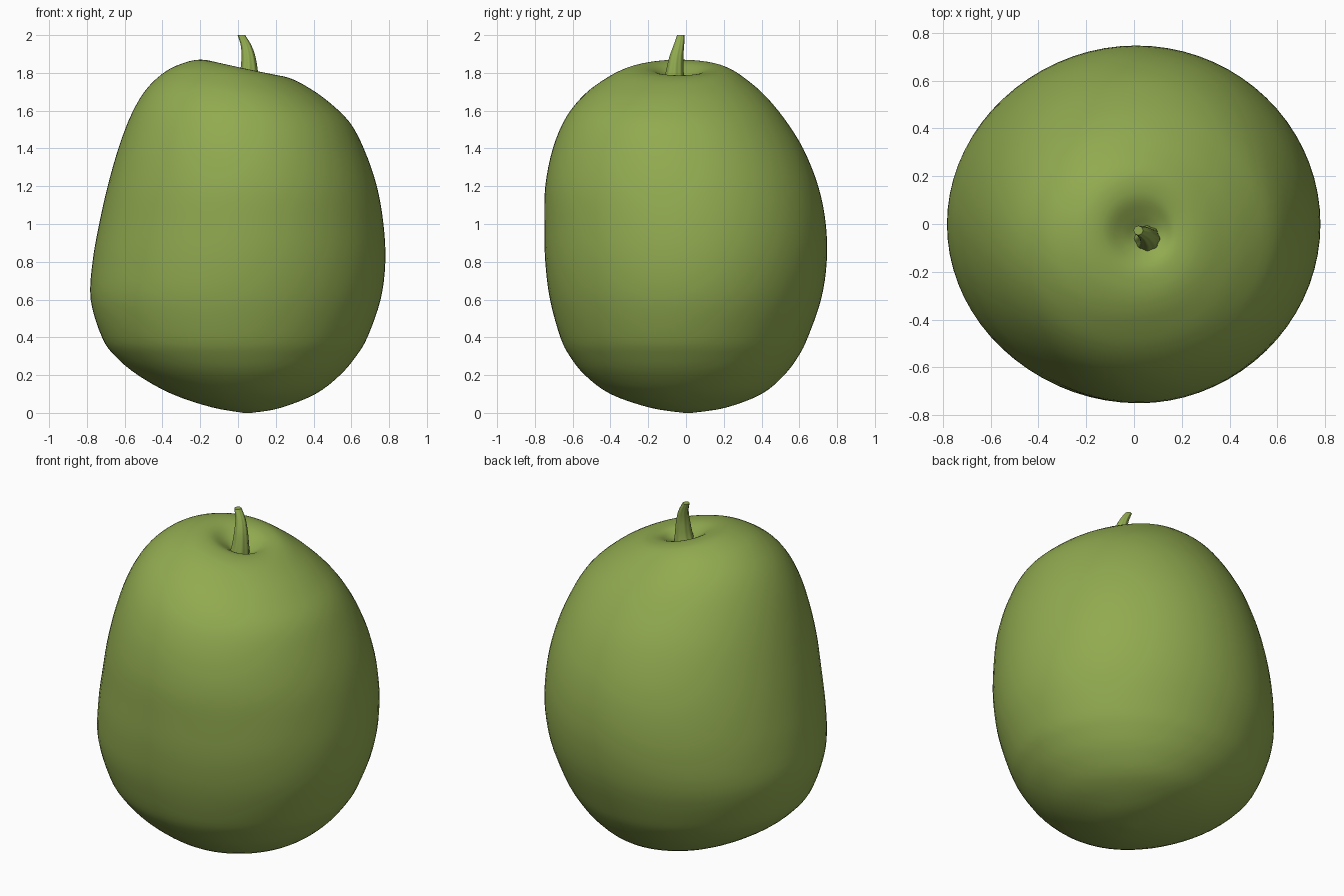
import bpy, bmesh, math
from mathutils import Vector

if "Cube" in bpy.data.objects:
    bpy.data.objects.remove(bpy.data.objects["Cube"])

green = bpy.data.materials.new("leaf green")
green.diffuse_color = (0.285, 0.405, 0.08, 1)
green.use_nodes = True
green.node_tree.nodes["Principled BSDF"].inputs["Base Color"].default_value = green.diffuse_color


def spline(rows, steps):
    """Catmull-Rom interpolation through rows of numbers."""
    out = []
    for i in range(len(rows) - 1):
        a, b = rows[max(i - 1, 0)], rows[i]
        c, d = rows[i + 1], rows[min(i + 2, len(rows) - 1)]
        for s in range(steps):
            t = s / steps
            out.append([0.5 * (2*q + (r-p)*t + (2*p-5*q+4*r-u)*t*t + (3*q-p-3*r+u)*t**3)
                        for p, q, r, u in zip(a, b, c, d)])
    out.append(list(rows[-1]))
    return out


def loft(name, rings):
    """Skin a list of point rings and cap both ends."""
    bm = bmesh.new()
    loops = [[bm.verts.new(p) for p in ring] for ring in rings]
    n = len(loops[0])
    for lo, hi in zip(loops, loops[1:]):
        for i in range(n):
            j = (i + 1) % n
            bm.faces.new((lo[i], lo[j], hi[j], hi[i]))
    bm.faces.new(loops[0][::-1])
    bm.faces.new(loops[-1])
    bmesh.ops.recalc_face_normals(bm, faces=bm.faces)
    mesh = bpy.data.meshes.new(name)
    bm.to_mesh(mesh)
    bm.free()
    mesh.materials.append(green)
    ob = bpy.data.objects.new(name, mesh)
    bpy.context.collection.objects.link(ob)
    bpy.context.view_layer.objects.active = ob
    ob.select_set(True)
    bpy.ops.object.shade_smooth_by_angle(angle=math.radians(50))
    ob.select_set(False)
    return ob


# Fruit body: left x, left z, right x, right z, front y, back y
body = [
    (0.03, 0.0, 0.07, 0.0, -0.01, 0.03),
    (-0.14, 0.03, 0.22, 0.025, -0.19, 0.21),
    (-0.35, 0.10, 0.41, 0.10, -0.40, 0.40),
    (-0.53, 0.20, 0.54, 0.20, -0.535, 0.52),
    (-0.65, 0.30, 0.625, 0.30, -0.615, 0.595),
    (-0.72, 0.40, 0.685, 0.40, -0.665, 0.645),
    (-0.78, 0.60, 0.755, 0.60, -0.72, 0.715),
    (-0.77, 0.80, 0.78, 0.80, -0.745, 0.745),
    (-0.735, 1.00, 0.77, 1.00, -0.75, 0.74),
    (-0.69, 1.20, 0.735, 1.20, -0.745, 0.70),
    (-0.63, 1.41, 0.67, 1.39, -0.705, 0.62),
    (-0.56, 1.59, 0.59, 1.54, -0.635, 0.515),
    (-0.48, 1.72, 0.47, 1.655, -0.535, 0.41),
    (-0.38, 1.81, 0.36, 1.73, -0.42, 0.31),
    (-0.28, 1.855, 0.28, 1.77, -0.33, 0.24),
    (-0.20, 1.87, 0.22, 1.785, -0.25, 0.18),
    (-0.12, 1.855, 0.17, 1.785, -0.18, 0.11),
    (-0.05, 1.805, 0.13, 1.765, -0.12, 0.04),
    (0.0, 1.765, 0.09, 1.75, -0.085, -0.01),
    (0.035, 1.75, 0.055, 1.75, -0.055, -0.045),
]
SEG = 72
rings = []
for xl, zl, xr, zr, yf, yb in spline(body, 4):
    ring = []
    for k in range(SEG):
        c, s = math.cos(math.tau * k / SEG), math.sin(math.tau * k / SEG)
        ring.append(((xl + xr) / 2 + (xr - xl) / 2 * c,
                     (yf + yb) / 2 + (yb - yf) / 2 * s,
                     (zl + zr) / 2 + (zr - zl) / 2 * c))
    rings.append(ring)
loft("fruit_body", rings)

# Curved ridged stem: centre x, y, z, radius
stem = [
    (0.05, -0.062, 1.73, 0.058),
    (0.058, -0.06, 1.80, 0.046),
    (0.056, -0.052, 1.88, 0.036),
    (0.043, -0.038, 1.945, 0.027),
    (0.018, -0.027, 2.0, 0.019),
]
rings = []
for x, y, z, r in spline(stem, 5):
    ring = []
    for k in range(40):
        a = math.tau * k / 40
        rr = r * (1 + 0.05 * math.cos(8 * a))
        ring.append((x + rr * math.cos(a), y + rr * math.sin(a), z))
    rings.append(ring)
loft("stem", rings)
